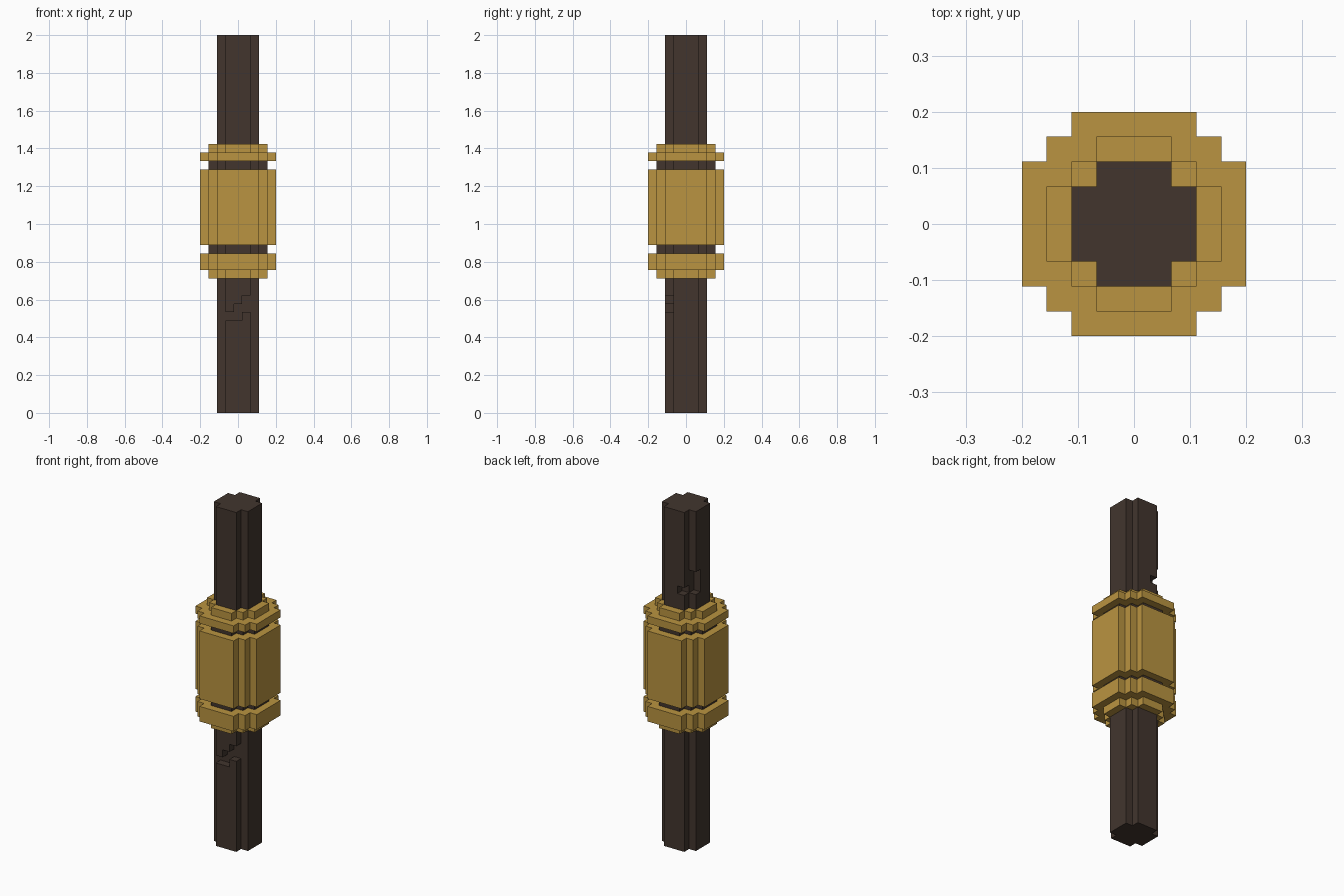
import bpy, bmesh
from mathutils import Vector

if "Cube" in bpy.data.objects:
    bpy.data.objects.remove(bpy.data.objects["Cube"], do_unlink=True)

U = 2 / 45  # one block


def material(name, rgb):
    m = bpy.data.materials.new(name)
    m.use_nodes = True
    m.diffuse_color = (*rgb, 1)
    bsdf = next(n for n in m.node_tree.nodes if n.type == 'BSDF_PRINCIPLED')
    bsdf.inputs["Base Color"].default_value = (*rgb, 1)
    bsdf.inputs["Roughness"].default_value = 0.8
    return m


DARK = material("dark_brown", (0.054, 0.036, 0.027))
GOLD = material("gold", (0.491, 0.296, 0.052))


def extrude(name, points, offset, mat):
    """Solid made by sweeping a polygon (3D points in blocks) along an offset."""
    bm = bmesh.new()
    face = bm.faces.new([bm.verts.new(Vector(p) * U) for p in points])
    out = bmesh.ops.extrude_face_region(bm, geom=[face])
    moved = [v for v in out["geom"] if isinstance(v, bmesh.types.BMVert)]
    bmesh.ops.translate(bm, verts=moved, vec=Vector(offset) * U)
    bmesh.ops.recalc_face_normals(bm, faces=bm.faces)
    me = bpy.data.meshes.new(name)
    bm.to_mesh(me)
    bm.free()
    me.materials.append(mat)
    ob = bpy.data.objects.new(name, me)
    bpy.context.collection.objects.link(ob)
    return ob


def stepped_prism(name, quarter, z0, z1, mat):
    """Vertical prism whose outline is one stepped quarter turned four times."""
    outline = []
    for _ in range(4):
        outline += quarter
        quarter = [(-y, x) for x, y in quarter]
    return extrude(name, [(x, y, z0) for x, y in outline], (0, 0, z1 - z0), mat)


def cut(target, cutter):
    mod = target.modifiers.new("notch", 'BOOLEAN')
    mod.operation = 'DIFFERENCE'
    mod.solver = 'EXACT'
    mod.object = cutter
    bpy.context.view_layer.objects.active = target
    bpy.ops.object.modifier_apply(modifier=mod.name)
    bpy.data.objects.remove(cutter, do_unlink=True)


# Quarter outlines, in blocks
SHAFT = [(2.5, -1.5), (2.5, 1.5), (1.5, 1.5)]
INNER = [(3.5, -1.5), (3.5, 1.5), (2.5, 1.5), (2.5, 2.5), (1.5, 2.5)]
OUTER = [(4.5, -2.5), (4.5, 2.5), (3.5, 2.5), (3.5, 3.5), (2.5, 3.5)]

# Shaft with a stepped crack low on the front
shaft = stepped_prism("shaft", SHAFT, 0, 45, DARK)
crack = [(-1.8, 11), (0.5, 11), (0.5, 12), (1.8, 12), (1.8, 14),
         (0.5, 14), (0.5, 13), (-0.5, 13), (-0.5, 12), (-1.8, 12)]
cut(shaft, extrude("crack_cutter", [(x, -3, z) for x, z in crack], (0, 1.5, 0), DARK))

# Chips round the back corner above the collar
chip = [(-3, 0.5), (-3, 1.8), (-1.5, 1.8), (-1.5, 0.5)]
cut(shaft, extrude("side_chip_cutter", [(x, y, 34) for x, y in chip], (0, 0, 3), DARK))
chip = [(-1.8, 1.5), (-1.8, 3), (-0.5, 3), (-0.5, 1.5)]
cut(shaft, extrude("back_chip_cutter", [(x, y, 34) for x, y in chip], (0, 0, 1), DARK))

# Dark sleeve showing in the gaps between the gold bands
stepped_prism("inner_sleeve", INNER, 18, 30.5, DARK)

# Gold collar
for name, quarter, z0, z1 in (
        ("lower_lip", INNER, 16, 17),
        ("lower_ring", OUTER, 17, 19),
        ("main_sleeve", OUTER, 20, 29),
        ("upper_ring", OUTER, 30, 31),
        ("upper_lip", INNER, 31, 32)):
    stepped_prism(name, quarter, z0, z1, GOLD)
